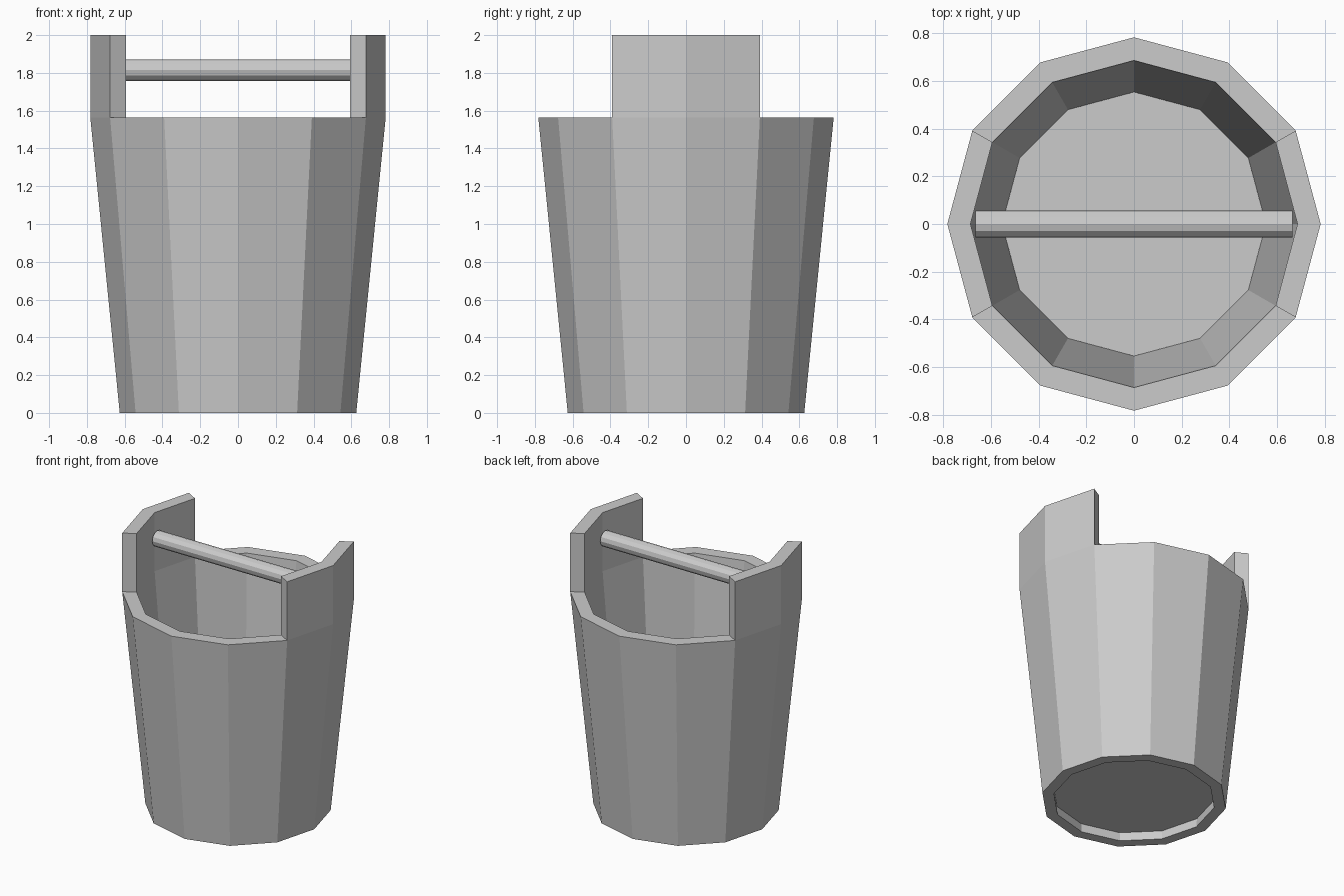
import bpy, bmesh, math
from mathutils import Matrix

SIDES = 12
RIM_Z, EAR_Z = 1.565, 2.0

cube = bpy.data.objects.get("Cube")
if cube:
    bpy.data.objects.remove(cube, do_unlink=True)

grey = bpy.data.materials.new("plain grey")
grey.use_nodes = True
colour = (0.6, 0.6, 0.6, 1)
grey.diffuse_color = colour
grey.node_tree.nodes["Principled BSDF"].inputs["Base Color"].default_value = colour


def finish(name, bm):
    bmesh.ops.recalc_face_normals(bm, faces=bm.faces)
    mesh = bpy.data.meshes.new(name)
    bm.to_mesh(mesh)
    bm.free()
    mesh.materials.append(grey)
    obj = bpy.data.objects.new(name, mesh)
    bpy.context.collection.objects.link(obj)
    return obj


def ring(bm, radius, z):
    step = 2 * math.pi / SIDES
    return [bm.verts.new((radius * math.cos(i * step), radius * math.sin(i * step), z))
            for i in range(SIDES)]


def cylinder(name, r1, r2, depth, matrix):
    bm = bmesh.new()
    bmesh.ops.create_cone(bm, cap_ends=True, segments=SIDES, radius1=r1,
                          radius2=r2, depth=depth, matrix=matrix)
    return finish(name, bm)


# Tapered bucket wall: a closed loop of outer and inner rings
bm = bmesh.new()
profile = [(0.626, 0), (0.782, RIM_Z), (0.685, RIM_Z), (0.547, 0)]
rings = [ring(bm, r, z) for r, z in profile]
rim = []
for k, a in enumerate(rings):
    b = rings[(k + 1) % len(rings)]
    for i in range(SIDES):
        j = (i + 1) % SIDES
        face = bm.faces.new((a[i], a[j], b[j], b[i]))
        if k == 1:
            rim.append(face)

# Raised ears: the two rim segments on each side pulled straight up
ears = [f for f in rim if abs(f.calc_center_median().x) > 0.6]
raised = bmesh.ops.extrude_face_region(bm, geom=ears)["geom"]
for v in raised:
    if isinstance(v, bmesh.types.BMVert):
        v.co.z = EAR_Z
leftover = [f for f in ears if f.is_valid]
if leftover:
    bmesh.ops.delete(bm, geom=leftover, context='FACES')
finish("bucket_wall", bm)

# Floor, set slightly above the bottom edge
cylinder("bucket_floor", 0.552, 0.553, 0.01, Matrix.Translation((0, 0, 0.07)))

# Carrying bar between the ears
# (rotated so its facets line up with the axes)
cylinder("handle_bar", 0.057, 0.057, 1.33,
         Matrix.Translation((0, 0, 1.815)) @ Matrix.Rotation(math.pi / 2, 4, 'Y'))
